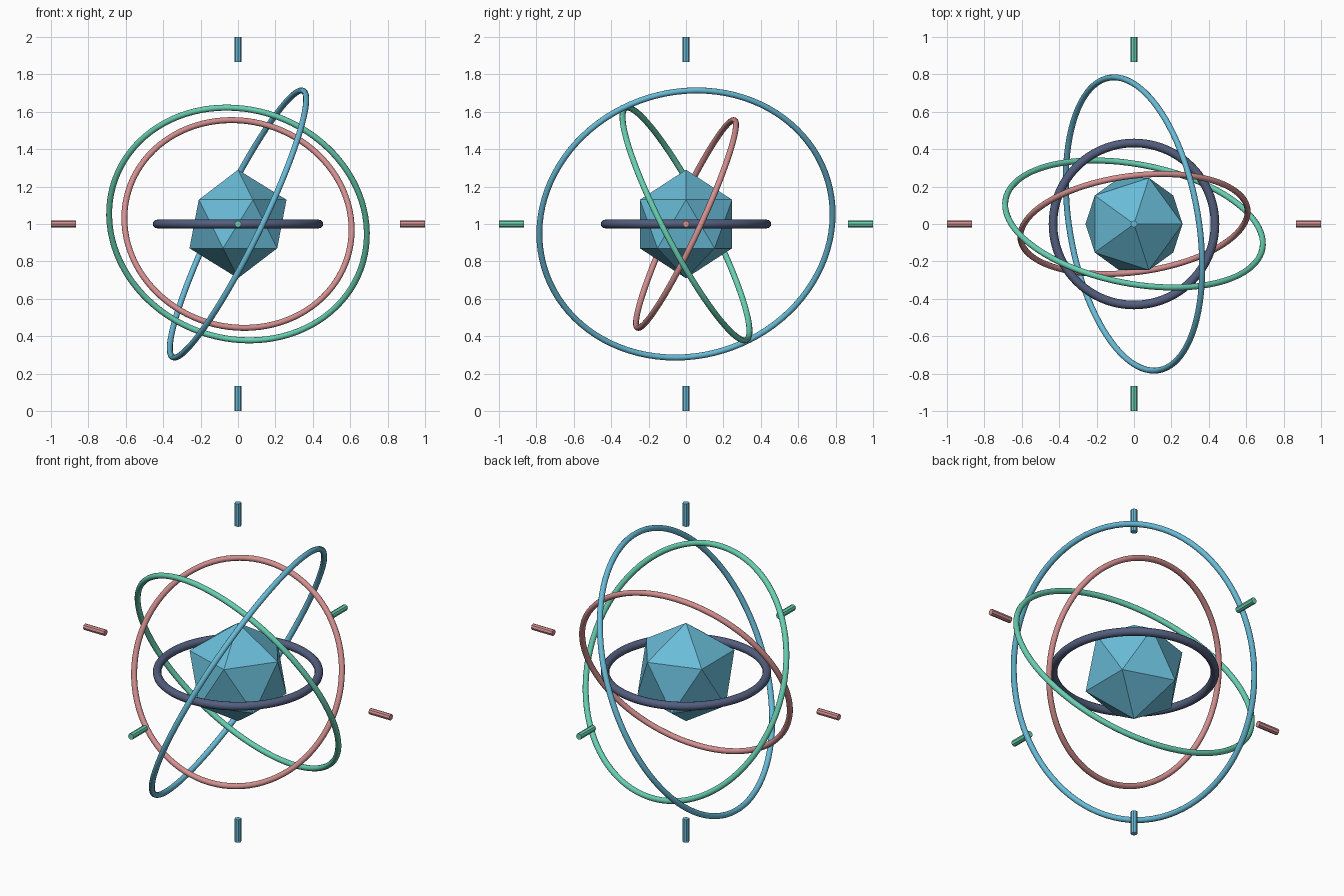
import bpy
from mathutils import Vector

cube = bpy.data.objects.get("Cube")
if cube:
    bpy.data.objects.remove(cube, do_unlink=True)

CENTRE = Vector((0, 0, 1))


def make_material(name, srgb):
    colour = [c ** 2.2 for c in srgb] + [1.0]
    mat = bpy.data.materials.new(name)
    mat.use_nodes = True
    mat.diffuse_color = colour
    mat.node_tree.nodes["Principled BSDF"].inputs["Base Color"].default_value = colour
    return mat


blue = make_material("sky blue", (0.41, 0.73, 0.84))
green = make_material("mint green", (0.41, 0.81, 0.69))
pink = make_material("dusty pink", (0.83, 0.56, 0.56))
navy = make_material("slate navy", (0.33, 0.37, 0.49))


def finish(name, mat):
    obj = bpy.context.object
    obj.name = obj.data.name = name
    obj.data.materials.append(mat)
    return obj


def ring(name, mat, radius, tube, normal):
    """Thin smooth hoop whose axis points along the normal."""
    turn = Vector(normal).to_track_quat("Z", "Y").to_euler()
    bpy.ops.mesh.primitive_torus_add(
        major_radius=radius, minor_radius=tube, major_segments=96,
        minor_segments=12, location=CENTRE, rotation=turn)
    finish(name, mat)
    bpy.ops.object.shade_smooth()


def marker(name, mat, direction):
    """Short peg lying on an axis, pointing away from the core."""
    axis = Vector(direction)
    turn = axis.to_track_quat("Z", "Y").to_euler()
    bpy.ops.mesh.primitive_cylinder_add(
        vertices=8, radius=0.018, depth=0.135,
        location=CENTRE + axis * 0.9325, rotation=turn)
    finish(name, mat)


# Faceted core
bpy.ops.mesh.primitive_ico_sphere_add(subdivisions=1, radius=0.29, location=CENTRE)
finish("core", blue)

# Level inner ring and three tilted orbits
ring("inner_ring", navy, 0.433, 0.023, (0, 0, 1))
ring("small_orbit", pink, 0.612, 0.016, (-0.12, 0.90, -0.42))
ring("middle_orbit", green, 0.699, 0.016, (0.169, 0.875, 0.456))
ring("large_orbit", blue, 0.793, 0.016, (0.888, 0.15, -0.435))

# Pairs of axis markers
marker("right_marker", pink, (-1, 0, 0))
marker("left_marker", pink, (1, 0, 0))
marker("front_marker", green, (0, -1, 0))
marker("back_marker", green, (0, 1, 0))
marker("bottom_marker", blue, (0, 0, -1))
marker("top_marker", blue, (0, 0, 1))
